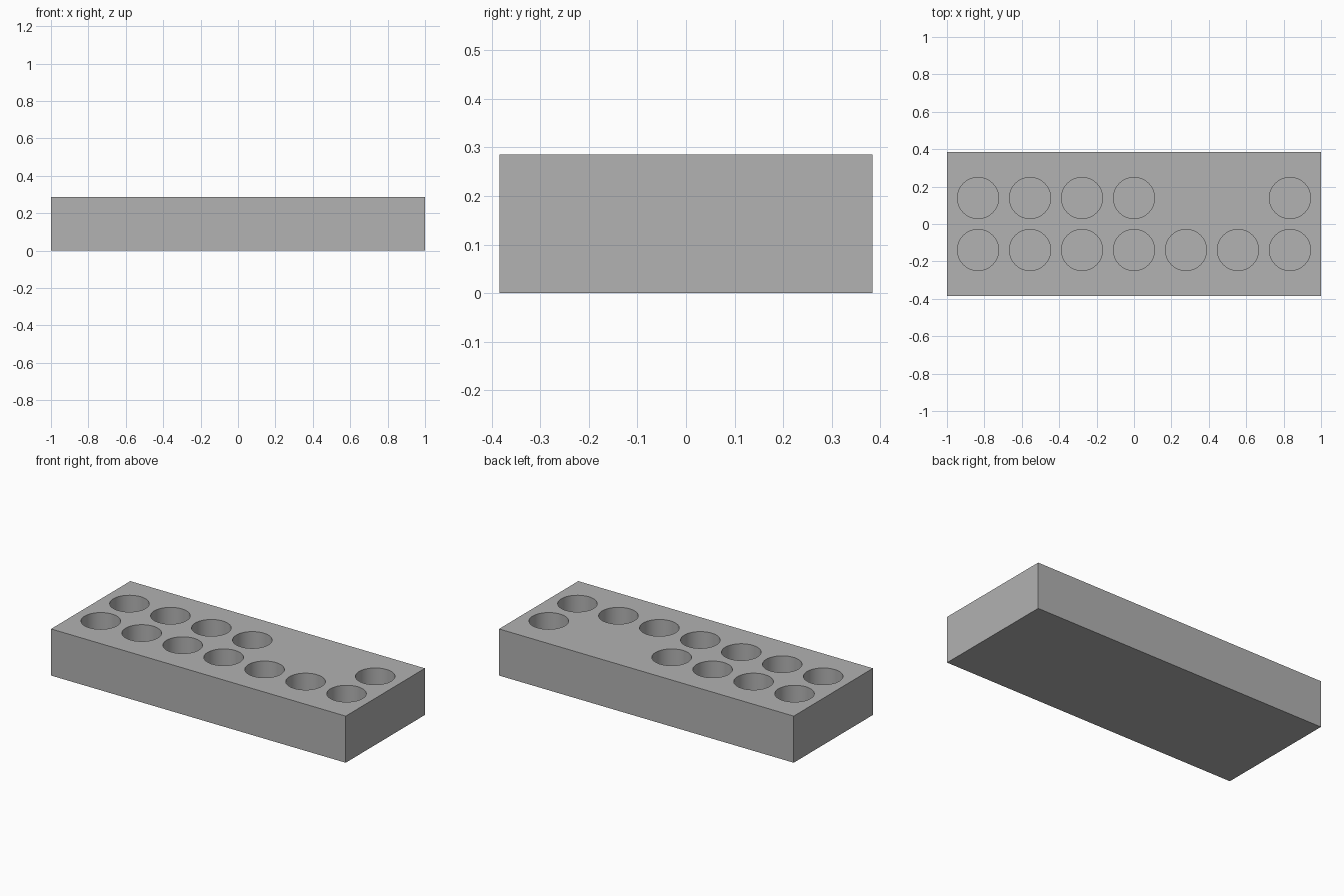
import bpy
import bmesh
from mathutils import Matrix

cube = bpy.data.objects.get("Cube")
if cube:
    bpy.data.objects.remove(cube, do_unlink=True)

LENGTH, WIDTH, HEIGHT = 2.0, 0.768, 0.286
PITCH, RADIUS, DEPTH = 0.278, 0.11, 0.22
SEGMENTS = 64

# Plain grey material
grey = bpy.data.materials.new("grey")
grey.use_nodes = True
colour = (0.445, 0.445, 0.445, 1)
grey.diffuse_color = colour
grey.node_tree.nodes["Principled BSDF"].inputs["Base Color"].default_value = colour


def make_object(name, bm):
    mesh = bpy.data.meshes.new(name)
    bm.to_mesh(mesh)
    bm.free()
    mesh.materials.append(grey)
    obj = bpy.data.objects.new(name, mesh)
    bpy.context.collection.objects.link(obj)
    return obj


# Solid block
bm = bmesh.new()
bmesh.ops.create_cube(bm, size=1, matrix=Matrix.Translation((0, 0, HEIGHT / 2))
                      @ Matrix.Diagonal((LENGTH, WIDTH, HEIGHT, 1)))
block = make_object("holder_block", bm)

# Round pockets: a full front row, and a back row with a gap of two
front_row = [(i, -1) for i in range(7)]
back_row = [(i, 1) for i in range(7) if i not in (4, 5)]
bm = bmesh.new()
for column, side in front_row + back_row:
    centre = ((column - 3) * PITCH, side * PITCH / 2, HEIGHT)
    bmesh.ops.create_cone(bm, cap_ends=True, segments=SEGMENTS,
                          radius1=RADIUS, radius2=RADIUS, depth=2 * DEPTH,
                          matrix=Matrix.Translation(centre))
cutter = make_object("pocket_cutter", bm)
cutter.hide_render = True

# Cut the pockets, then discard the cutter
cut = block.modifiers.new("pockets", "BOOLEAN")
cut.operation = "DIFFERENCE"
cut.solver = "EXACT"
cut.object = cutter
bpy.ops.object.select_all(action="DESELECT")
bpy.context.view_layer.objects.active = block
block.select_set(True)
bpy.ops.object.modifier_apply(modifier=cut.name)
bpy.data.objects.remove(cutter, do_unlink=True)

# Smooth pocket walls, crisp rims and corners
bpy.ops.object.shade_smooth_by_angle()
